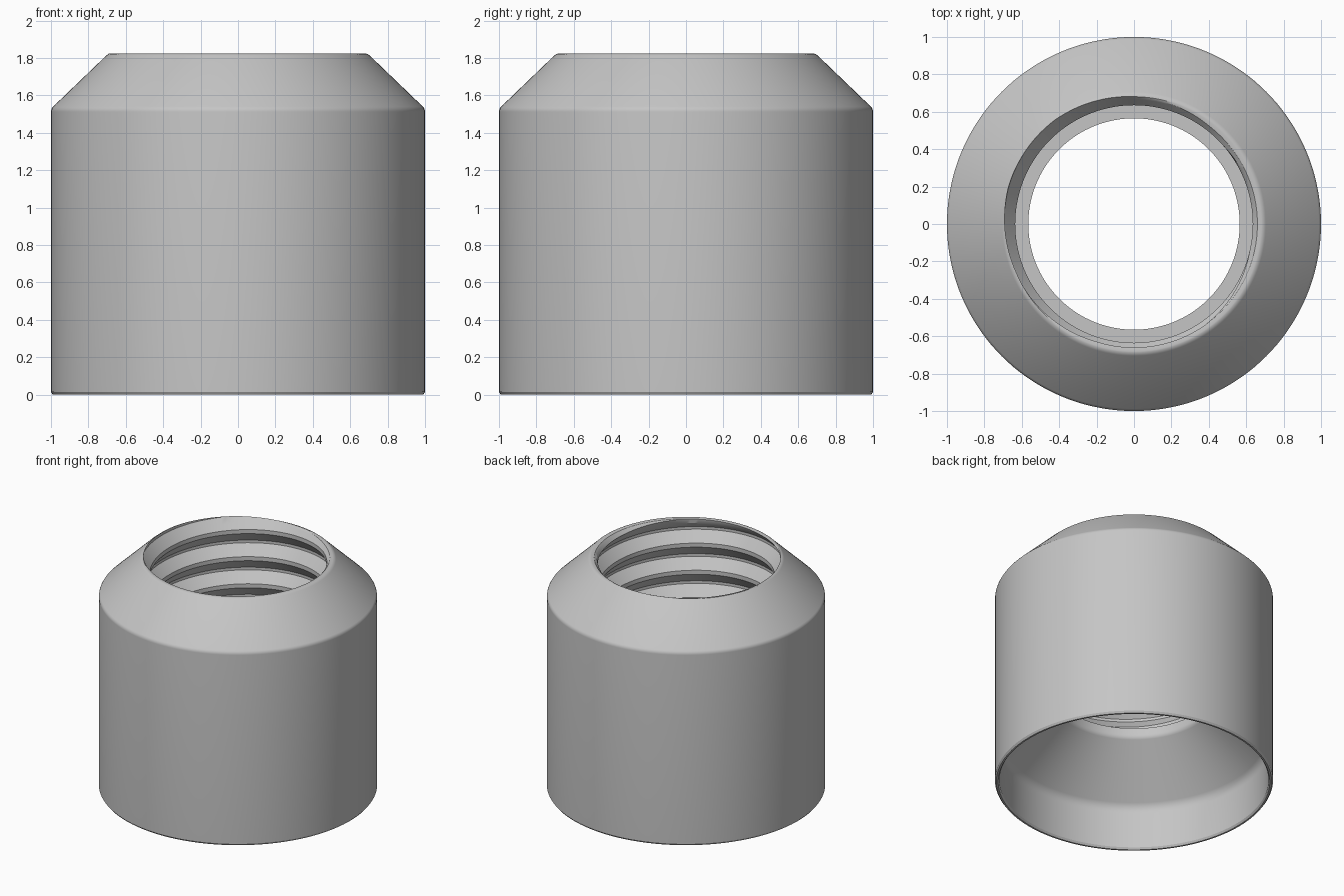
import bpy, bmesh, math

cube = bpy.data.objects.get("Cube")
if cube:
    bpy.data.objects.remove(cube, do_unlink=True)

COLUMNS = 144
SHELF_Z, TOP_Z = 0.77, 1.82
PITCH, CREST, DEPTH = 0.215, 0.635, 0.064
START = math.radians(152)  # where the thread root runs out at the rim


def arc(cx, cz, radius, start, end, steps=4):
    """Rounded corner of the profile, angles in degrees."""
    angles = [math.radians(start + (end - start) * i / steps) for i in range(steps + 1)]
    return [(cx + radius * math.cos(a), cz + radius * math.sin(a)) for a in angles]


def thread_radius(z, root_z):
    """Radius of the left-handed V thread, widened by a lead-in at the rim."""
    phase = ((z - root_z) / PITCH) % 1.0
    t = abs(phase - 0.5) * 2
    radius = CREST + DEPTH * min(1.0, max(0.0, (t - 0.15) / 0.75))
    return max(radius, 0.66 - (TOP_Z - z))


# Shell profile: lip, inner cone, skirt, bottom rim, outer wall, shoulder
shell = [(0.565, SHELF_Z)]
shell += arc(0.615, 0.72, 0.05, 180, 225)
shell += arc(0.87, 0.3, 0.1, 45, 0)
shell += [(0.967, 0.015), (0.977, 0), (0.99, 0), (1, 0.015)]
shell += arc(0.96, 1.512, 0.04, 0, 45)
top_rim = arc(0.677, 1.784, 0.04, 45, 85)

# Helical rows of the thread, clipped between the rim and the shelf
steps = [turn + part for turn in range(1, -8, -1)
         for part in (0.95, 0.75, 0.575, 0.425, 0.25, 0.05)]

bm = bmesh.new()
columns = []
for c in range(COLUMNS + 1):
    angle = 2 * math.pi * c / COLUMNS
    root_z = TOP_Z - PITCH * (angle - START) / (2 * math.pi)
    # The thread cuts into the rounded top rim where its root runs out
    points = shell + [(max(r, thread_radius(z, root_z)), z) for r, z in top_rim]
    for step in steps:
        z = min(TOP_Z, max(SHELF_Z, root_z + step * PITCH))
        points.append((thread_radius(z, root_z), z))
    columns.append([bm.verts.new((r * math.cos(angle), r * math.sin(angle), z))
                    for r, z in points])

count = len(columns[0])
for a, b in zip(columns, columns[1:]):
    for i in range(count):
        j = (i + 1) % count
        bm.faces.new((a[i], b[i], b[j], a[j]))

# Weld the seam and the clipped thread rows
bmesh.ops.remove_doubles(bm, verts=bm.verts[:], dist=0.0001)
bmesh.ops.recalc_face_normals(bm, faces=bm.faces[:])

mesh = bpy.data.meshes.new("threaded_collar")
bm.to_mesh(mesh)
bm.free()
collar = bpy.data.objects.new("threaded_collar", mesh)
bpy.context.collection.objects.link(collar)

# Plain grey
grey = bpy.data.materials.new("grey")
grey.use_nodes = True
colour = (0.56, 0.56, 0.56, 1)
grey.diffuse_color = colour
grey.node_tree.nodes["Principled BSDF"].inputs["Base Color"].default_value = colour
mesh.materials.append(grey)

bpy.ops.object.select_all(action='DESELECT')
collar.select_set(True)
bpy.context.view_layer.objects.active = collar
bpy.ops.object.shade_smooth_by_angle(angle=math.radians(30))
